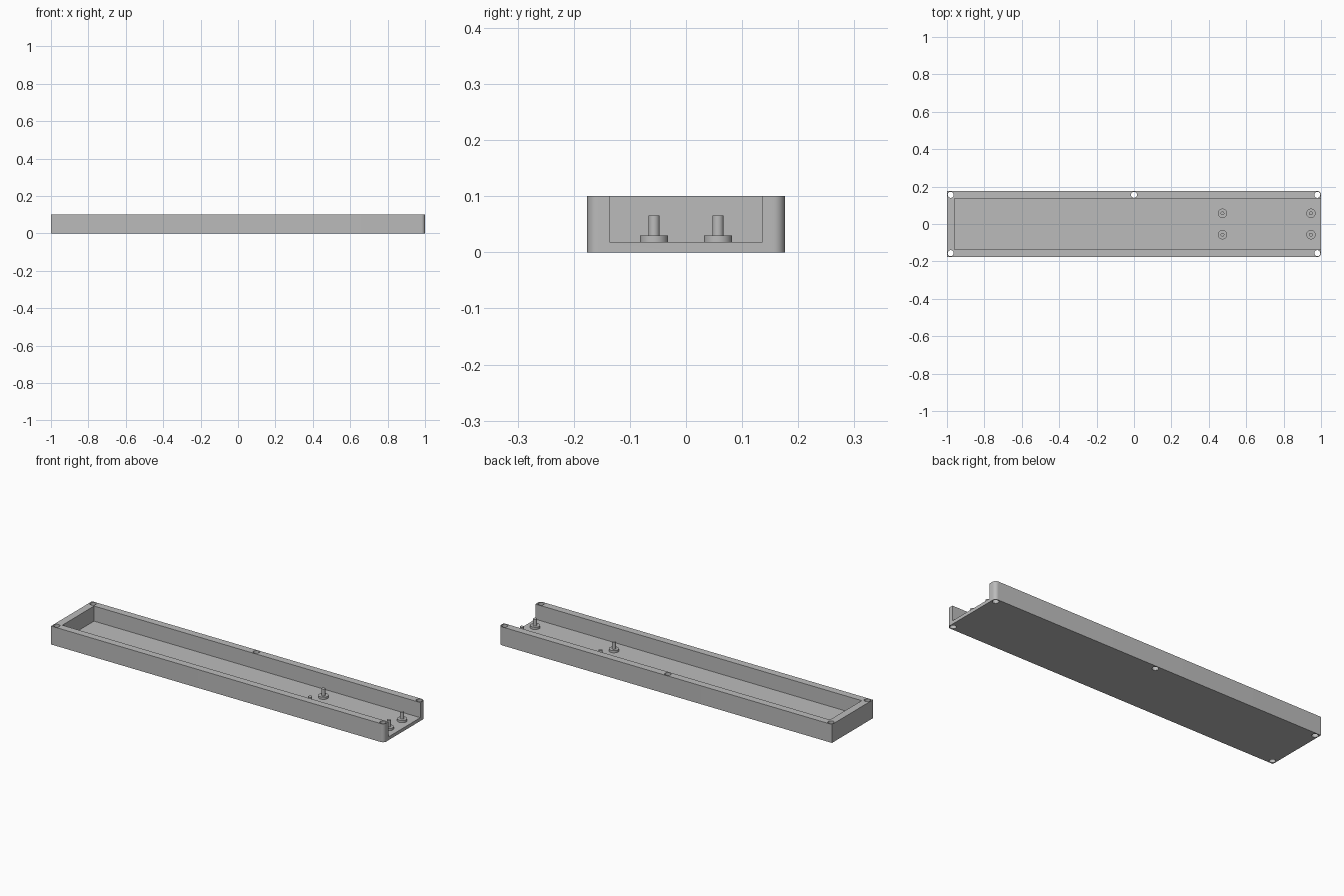
import bpy
import bmesh
from math import radians

cube = bpy.data.objects.get("Cube")
if cube:
    bpy.data.objects.remove(cube, do_unlink=True)

# Single grey finish
grey = bpy.data.materials.new("plain grey")
grey.use_nodes = True
color = (0.5, 0.5, 0.5, 1)
grey.diffuse_color = color
grey.node_tree.nodes["Principled BSDF"].inputs["Base Color"].default_value = color

HALF_W, HEIGHT = 0.176, 0.1
FLOOR, WALL = 0.018, 0.04
HOLE_X, HOLE_Y, HOLE_R = 0.98, 0.156, 0.016


def box(name, low, high):
    """Axis-aligned box between two corners."""
    bm = bmesh.new()
    bmesh.ops.create_cube(bm, size=1)
    for v in bm.verts:
        v.co = [(a + b) / 2 + c * (b - a) for a, b, c in zip(low, high, v.co)]
    mesh = bpy.data.meshes.new(name)
    bm.to_mesh(mesh)
    bm.free()
    obj = bpy.data.objects.new(name, mesh)
    bpy.context.collection.objects.link(obj)
    mesh.materials.append(grey)
    return obj


def cylinder(name, x, y, radius, bottom, top):
    bpy.ops.mesh.primitive_cylinder_add(
        vertices=32, radius=radius, depth=top - bottom,
        location=(x, y, (bottom + top) / 2))
    obj = bpy.context.object
    obj.name = name
    obj.data.materials.append(grey)
    return obj


def smooth(obj):
    bpy.ops.object.select_all(action="DESELECT")
    obj.select_set(True)
    bpy.context.view_layer.objects.active = obj
    bpy.ops.object.shade_smooth_by_angle(angle=radians(30))


def cut(target, cutter):
    """Subtract a cutter, then discard it."""
    mod = target.modifiers.new("cut", "BOOLEAN")
    mod.operation = "DIFFERENCE"
    mod.solver = "EXACT"
    mod.object = cutter
    bpy.context.view_layer.objects.active = target
    bpy.ops.object.modifier_apply(modifier=mod.name)
    bpy.data.objects.remove(cutter, do_unlink=True)


# Tray body, with rounded upright corners at the open end
tray = box("tray", (-1, -HALF_W, 0), (1, HALF_W, HEIGHT))
bm = bmesh.new()
bm.from_mesh(tray.data)
corners = [e for e in bm.edges if all(v.co.x > 0.9 for v in e.verts)
           and abs(e.verts[0].co.z - e.verts[1].co.z) > HEIGHT / 2]
bmesh.ops.bevel(bm, geom=corners, offset=0.02, segments=8, profile=0.5,
                affect="EDGES")
bm.to_mesh(tray.data)
bm.free()

# Channel, open at the +x end
cut(tray, box("channel_cutter", (WALL - 1, WALL - HALF_W, FLOOR),
              (1.1, HALF_W - WALL, HEIGHT * 2)))

# Screw holes through the corners and the middle of the back wall
holes = [(sx * HOLE_X, sy * HOLE_Y) for sx in (-1, 1) for sy in (-1, 1)]
for x, y in holes + [(0, HOLE_Y)]:
    cut(tray, cylinder("hole_cutter", x, y, HOLE_R, -0.05, HEIGHT + 0.05))
smooth(tray)

# Stepped mounting posts on the floor
for place, x in (("inner", 0.473), ("outer", 0.946)):
    for side, y in (("front", -0.057), ("back", 0.057)):
        smooth(cylinder(f"{place}_{side}_post_base", x, y, 0.025, FLOOR, 0.03))
        smooth(cylinder(f"{place}_{side}_post_pin", x, y, 0.01, 0.03, 0.066))
